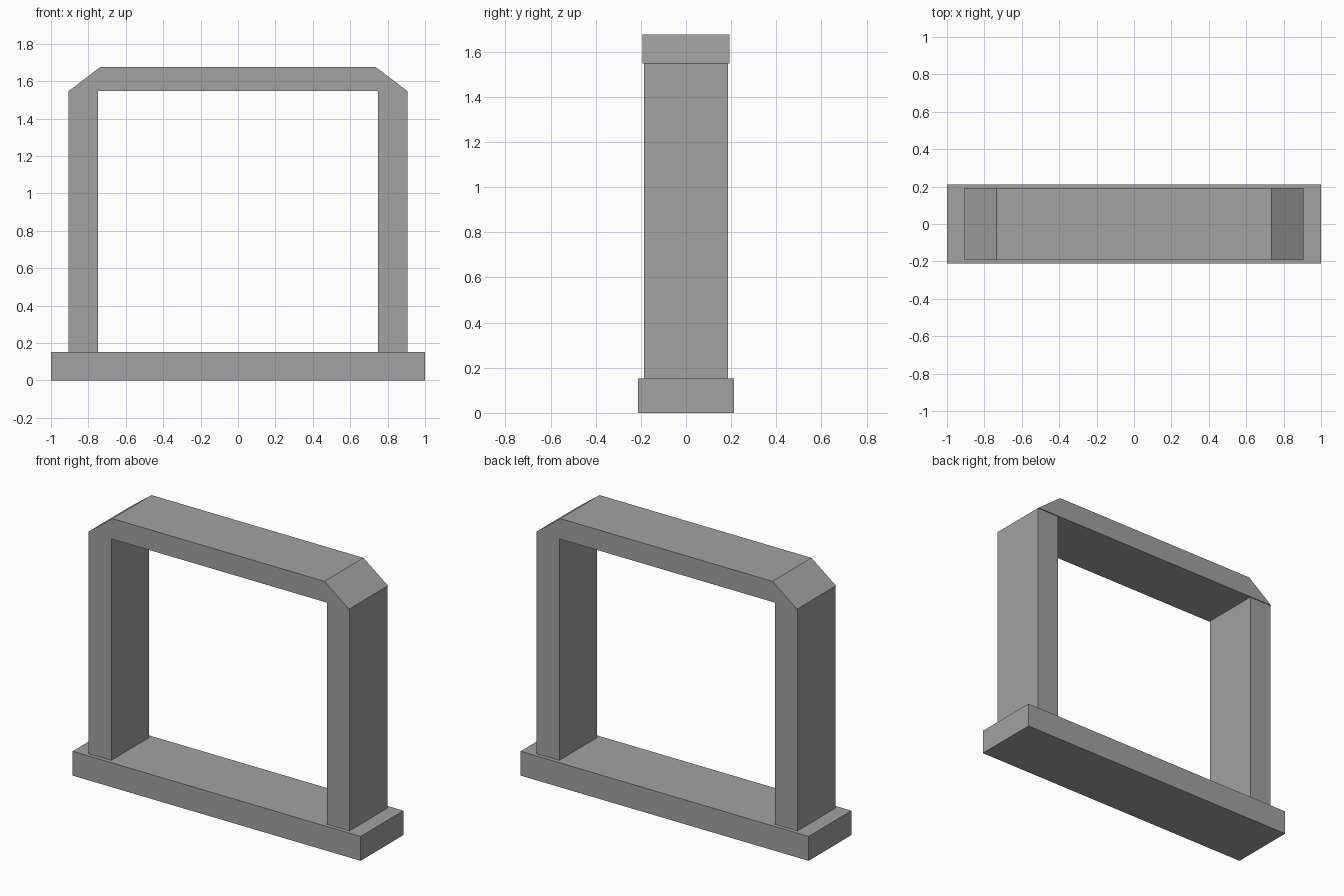
import bpy
import bmesh

cube = bpy.data.objects.get("Cube")
if cube:
    bpy.data.objects.remove(cube, do_unlink=True)

# Single plain grey
grey = bpy.data.materials.new("stone_grey")
grey.use_nodes = True
color = (0.36, 0.36, 0.36, 1)
grey.diffuse_color = color
grey.node_tree.nodes["Principled BSDF"].inputs["Base Color"].default_value = color


def prism(name, outline, half_depth):
    """Extrude an x-z outline evenly along y."""
    bm = bmesh.new()
    face = bm.faces.new([bm.verts.new((x, -half_depth, z)) for x, z in outline])
    ext = bmesh.ops.extrude_face_region(bm, geom=[face])
    moved = [v for v in ext["geom"] if isinstance(v, bmesh.types.BMVert)]
    bmesh.ops.translate(bm, verts=moved, vec=(0, 2 * half_depth, 0))
    bmesh.ops.recalc_face_normals(bm, faces=bm.faces)
    mesh = bpy.data.meshes.new(name)
    bm.to_mesh(mesh)
    bm.free()
    mesh.materials.append(grey)
    obj = bpy.data.objects.new(name, mesh)
    bpy.context.collection.objects.link(obj)
    return obj


def rect(x0, x1, z0, z1):
    return [(x0, z0), (x1, z0), (x1, z1), (x0, z1)]


base_top, lintel_bottom, top = 0.153, 1.547, 1.676
inner, outer, flat = 0.749, 0.906, 0.736

# Base slab
prism("base_slab", rect(-1, 1, 0, base_top), 0.212)

# Upright posts
for name, side in (("left_post", 1), ("right_post", -1)):
    prism(name, rect(side * inner, side * outer, base_top, lintel_bottom), 0.187)

# Lintel with sloped ends
prism("lintel", [(-outer, lintel_bottom), (outer, lintel_bottom),
                 (flat, top), (-flat, top)], 0.193)
